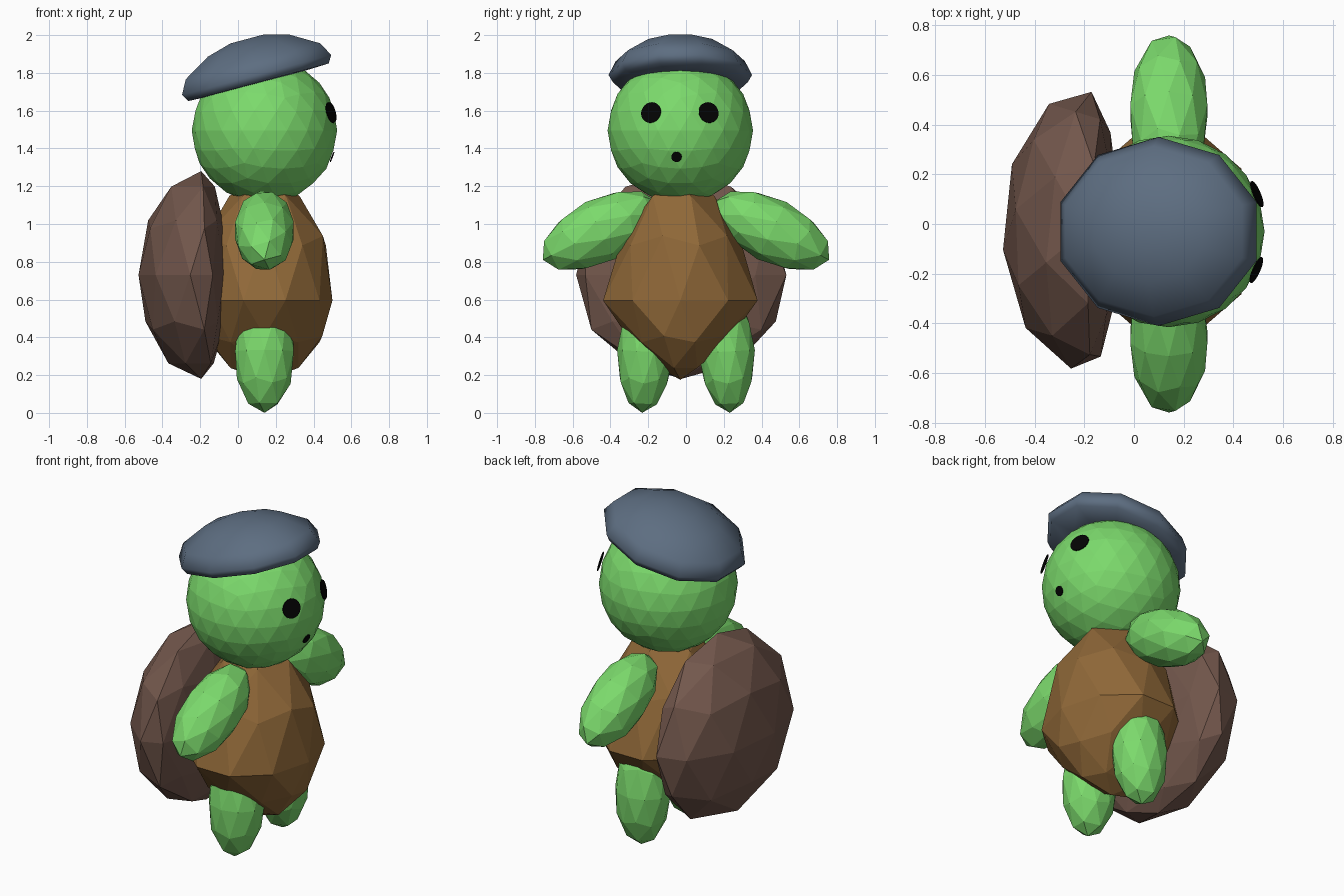
import bpy, bmesh
from math import radians, cos, sin, pi
from mathutils import Vector, Matrix

if "Cube" in bpy.data.objects:
    bpy.data.objects.remove(bpy.data.objects["Cube"])


def material(name, rgb):
    m = bpy.data.materials.new(name)
    m.diffuse_color = (*rgb, 1)
    m.use_nodes = True
    m.node_tree.nodes["Principled BSDF"].inputs["Base Color"].default_value = m.diffuse_color
    return m


GREEN = material("skin_green", (0.20, 0.70, 0.15))
TAN = material("belly_brown", (0.28, 0.14, 0.04))
BROWN = material("shell_brown", (0.17, 0.095, 0.072))
SLATE = material("hat_slate", (0.11, 0.155, 0.22))
BLACK = material("black", (0.001, 0.001, 0.001))


def finish(name, bm, mat):
    bmesh.ops.recalc_face_normals(bm, faces=bm.faces)
    mesh = bpy.data.meshes.new(name)
    bm.to_mesh(mesh)
    bm.free()
    mesh.materials.append(mat)
    ob = bpy.data.objects.new(name, mesh)
    bpy.context.collection.objects.link(ob)
    return ob


def blob(name, mat, loc, size, rot=Matrix(), sub=2, shape=None):
    """Faceted ball: shaped in unit space, then scaled, turned and placed."""
    bm = bmesh.new()
    bmesh.ops.create_icosphere(bm, subdivisions=sub, radius=1)
    for v in bm.verts:
        p = shape(v.co.copy()) if shape else v.co
        p = Vector((p.x * size[0], p.y * size[1], p.z * size[2]))
        v.co = rot @ p + Vector(loc)
    return finish(name, bm, mat)


def spin(angle, axis):
    return Matrix.Rotation(radians(angle), 4, axis)


# Head
HEAD = Vector((0.14, -0.03, 1.495))
blob("head", GREEN, HEAD, (0.385, 0.385, 0.385), sub=3)


# Pear-shaped body, narrower sideways towards the neck and the bottom
def pear(p):
    p = spin(90, 'Z') @ p
    z = p.z
    if z > 0:
        p.x *= 1 + 0.25 * z * (1 - z)
        p.y *= 1 - 0.45 * z + 0.25 * z * z
        p.z *= 1.55
    else:
        p.y *= 1 + 0.6 * z
    return p


blob("body", TAN, (0.14, -0.03, 0.595), (0.36, 0.43, 0.42), shape=pear)


# Shell: domed at the back, nearly flat against the body
def dome(p):
    p = spin(-10, 'Z') @ p
    p.x *= 0.335 if p.x < 0 else 0.14
    return p


blob("shell", BROWN, (-0.195, -0.025, 0.73), (1, 0.565, 0.55), shape=dome)

# Arms and legs
for side, s in (("left", 1), ("right", -1)):
    blob(side + "_arm", GREEN, (0.14, s * 0.455, 0.965), (0.163, 0.17, 0.34), spin(-117 * s, 'X'))
    blob(side + "_leg", GREEN, (0.14, s * 0.215, 0.325), (0.163, 0.15, 0.325), spin(3 * s, 'X'))

# Tilted soft hat lofted from ten-sided rings (radius, height)
bm = bmesh.new()
place = Matrix.Translation((0.105, -0.03, 1.765)) @ spin(-15, 'Y')
rings = []
for r, h in ((0.6, -0.02), (0.94, -0.015), (1, 0.025), (0.9, 0.1), (0.55, 0.185), (0.22, 0.222)):
    rings.append([bm.verts.new(place @ Vector((0.43 * r * cos(a), 0.38 * r * sin(a), h)))
                  for a in (radians(18) + k * pi / 5 for k in range(10))])
for lo, hi in zip(rings, rings[1:]):
    for k in range(10):
        j = (k + 1) % 10
        bm.faces.new((lo[k], lo[j], hi[j], hi[k]))
bm.faces.new(rings[-1])
bm.faces.new(rings[0])
hat = finish("hat", bm, SLATE)
bpy.context.view_layer.objects.active = hat
hat.select_set(True)
bpy.ops.object.shade_smooth_by_angle(angle=radians(100))
hat.select_set(False)

# Eyes and mouth: thin discs facing outward from the head
for name, y, z, r in (("left_eye", 0.12, 1.59, 0.056), ("right_eye", -0.185, 1.59, 0.056), ("mouth", -0.05, 1.355, 0.028)):
    d = Vector((0, y - HEAD.y, z - HEAD.z))
    d.x = ((0.385 if r < 0.05 else 0.396) ** 2 - d.length_squared) ** 0.5
    m = Matrix.Translation(HEAD + d) @ d.to_track_quat('Z', 'Y').to_matrix().to_4x4()
    bm = bmesh.new()
    bmesh.ops.create_cone(bm, cap_ends=True, segments=24, radius1=r, radius2=r, depth=0.005, matrix=m)
    finish(name, bm, BLACK)
